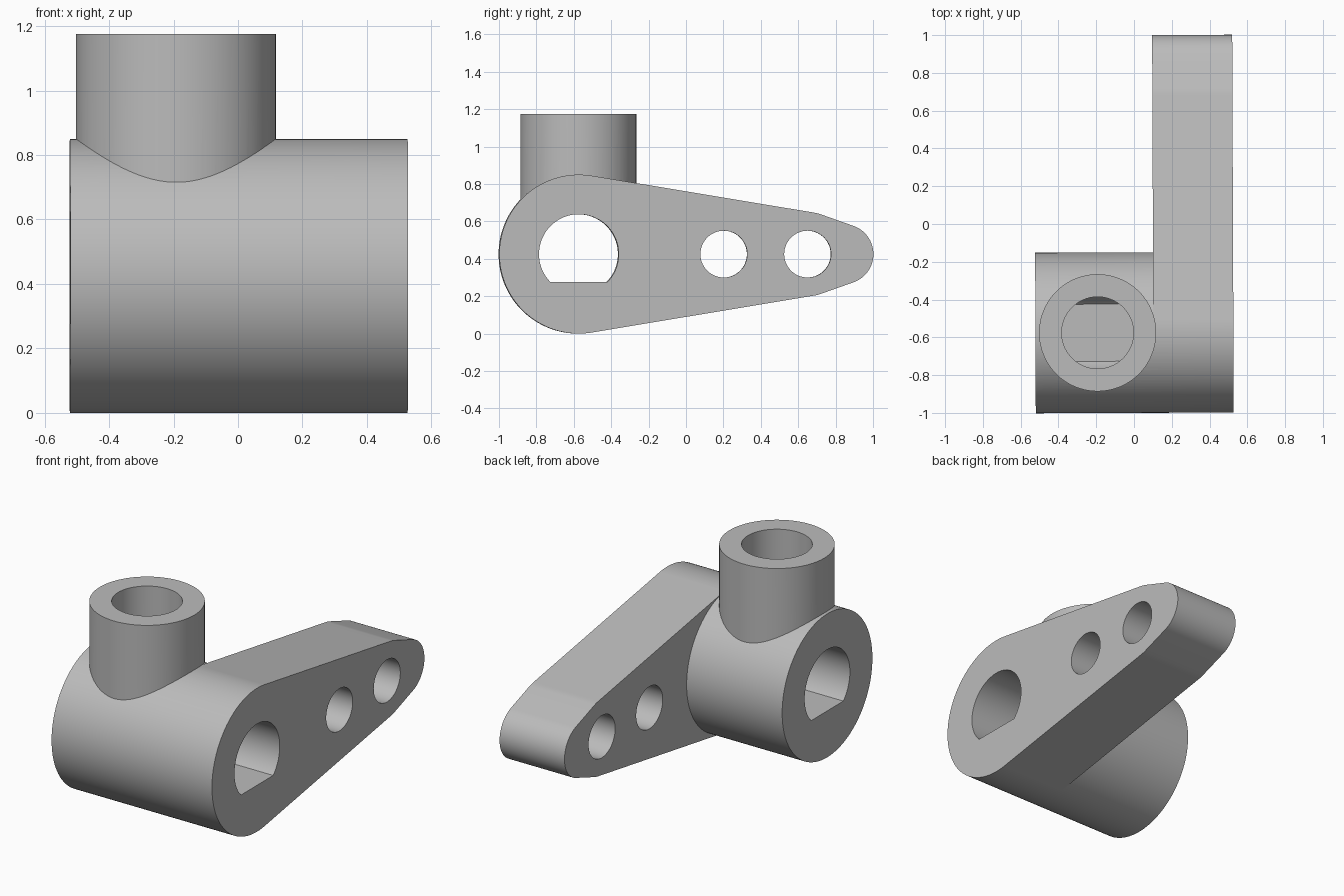
import bpy, bmesh, math
from mathutils import Matrix

if "Cube" in bpy.data.objects:
    bpy.data.objects.remove(bpy.data.objects["Cube"])

HUB = (-0.575, 0.425)      # hub axis as (y, z)
HALF = 0.524               # half of the hub length
AXIS_Z = HUB[1]


def arc(cy, cz, r, start, end, steps):
    return [(cy + r * math.cos(start + (end - start) * i / steps),
             cz + r * math.sin(start + (end - start) * i / steps))
            for i in range(steps + 1)]


def circle(cy, cz, r, steps=128):
    return arc(cy, cz, r, 0, 2 * math.pi, steps)[:-1]


def prism(name, points, low, high, upright=False):
    """Extrude an outline along x, or along z when upright."""
    bm = bmesh.new()
    place = (lambda p, t: (p[0], p[1], t)) if upright else (lambda p, t: (t, p[0], p[1]))
    face = bm.faces.new([bm.verts.new(place(p, low)) for p in points])
    made = bmesh.ops.extrude_face_region(bm, geom=[face])["geom"]
    shift = (0, 0, high - low) if upright else (high - low, 0, 0)
    bmesh.ops.translate(bm, vec=shift,
                        verts=[v for v in made if isinstance(v, bmesh.types.BMVert)])
    bmesh.ops.recalc_face_normals(bm, faces=bm.faces)
    mesh = bpy.data.meshes.new(name)
    bm.to_mesh(mesh)
    bm.free()
    obj = bpy.data.objects.new(name, mesh)
    bpy.context.collection.objects.link(obj)
    return obj


def combine(target, tool, operation):
    """Apply a boolean and discard the tool."""
    mod = target.modifiers.new(operation.title(), "BOOLEAN")
    mod.operation = operation
    mod.solver = "EXACT"
    mod.object = tool
    bpy.context.view_layer.objects.active = target
    bpy.ops.object.modifier_apply(modifier=mod.name)
    bpy.data.objects.remove(tool)


# Hub barrel
bracket = prism("lever_bracket", circle(*HUB, 0.425), -HALF, HALF)

# Tapered arm, following the tangents of three shrinking circles
rings = [(HUB[0], 0.4249), (0.645, 0.225), (0.84, 0.16)]
slopes = [math.acos((a[1] - b[1]) / (b[0] - a[0])) for a, b in zip(rings, rings[1:])]
upper = arc(HUB[0], AXIS_Z, rings[0][1], slopes[0], slopes[0], 1)[:1]
upper += arc(rings[1][0], AXIS_Z, rings[1][1], slopes[0], slopes[1], 4)
tip = arc(rings[2][0], AXIS_Z, rings[2][1], slopes[1], -slopes[1], 48)
lower = [(y, 2 * AXIS_Z - z) for y, z in reversed(upper)]
combine(bracket, prism("arm", upper + tip + lower, 0.1, HALF), "UNION")

# Upright spout
SPOUT = (-0.195, HUB[0])
combine(bracket, prism("spout", circle(*SPOUT, 0.31), AXIS_Z, 1.175, True), "UNION")

# Flat-bottomed bore through the hub
flat = math.asin(0.15 / 0.213)
bore = arc(*HUB, 0.213, -flat, math.pi + flat, 96)
combine(bracket, prism("hub_bore", bore, -1, 1), "DIFFERENCE")

# Spout bore opening into the hub bore
combine(bracket, prism("spout_bore", circle(*SPOUT, 0.19), AXIS_Z, 1.5, True), "DIFFERENCE")

# Two pin holes in the arm
for y in (0.2, 0.648):
    combine(bracket, prism("pin_hole", circle(y, AXIS_Z, 0.125, 96), -1, 1), "DIFFERENCE")

# The part sits very slightly turned about the vertical
bracket.data.transform(Matrix.Rotation(0.004, 4, "Z"))

# Plain grey metal
grey = bpy.data.materials.new("plain_grey")
grey.use_nodes = True
colour = (0.5, 0.5, 0.5, 1)
grey.diffuse_color = colour
grey.node_tree.nodes["Principled BSDF"].inputs["Base Color"].default_value = colour
bracket.data.materials.clear()
bracket.data.materials.append(grey)
for face in bracket.data.polygons:
    face.material_index = 0

bpy.ops.object.select_all(action="DESELECT")
bracket.select_set(True)
bpy.context.view_layer.objects.active = bracket
bpy.ops.object.shade_smooth_by_angle(angle=math.radians(5))
